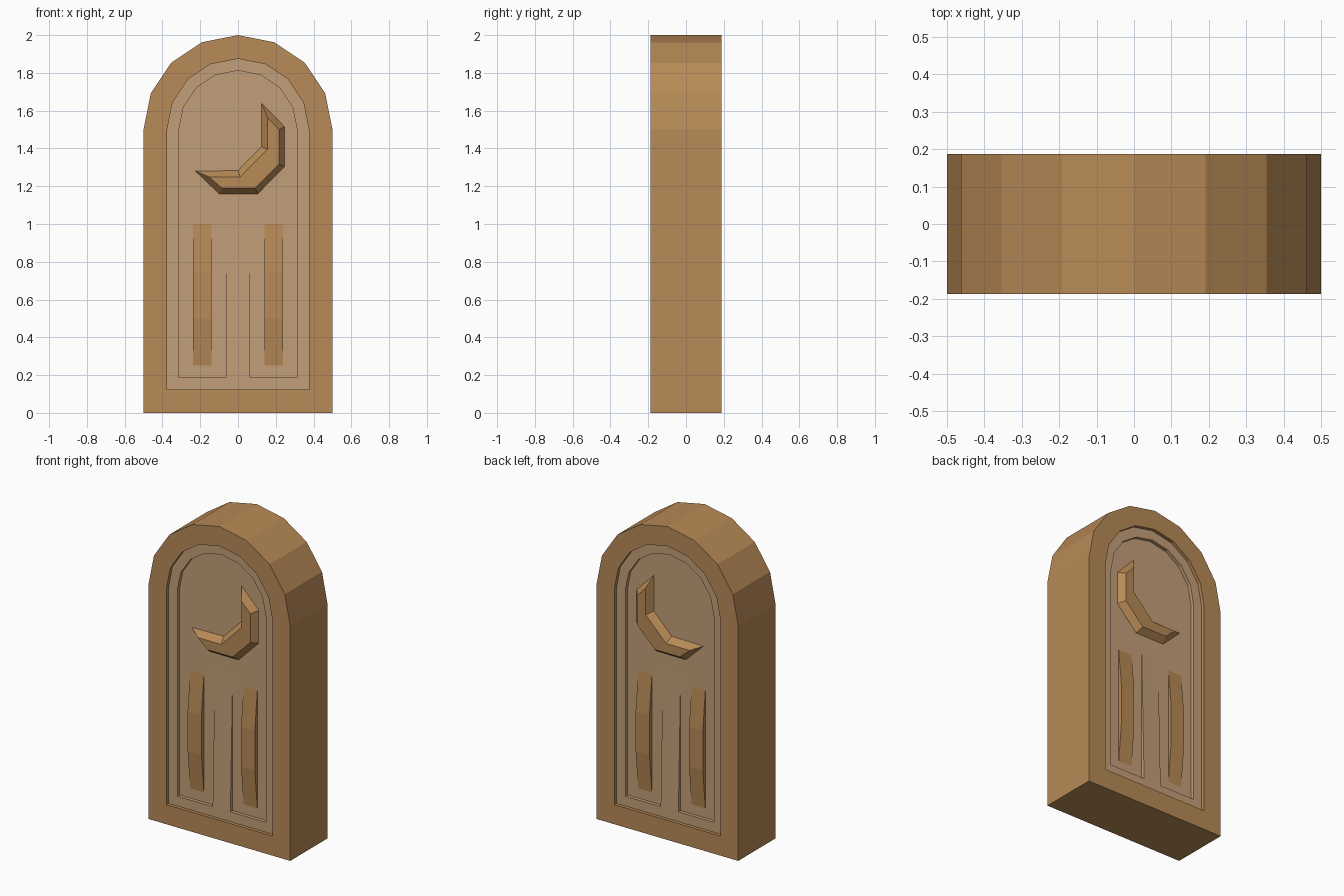
import bpy
import bmesh
from math import pi, cos, sin

if "Cube" in bpy.data.objects:
    bpy.data.objects.remove(bpy.data.objects["Cube"], do_unlink=True)

FRONT, STEP, FLOOR = -0.1875, -0.166, -0.144   # depths of the stepped front
RIM, INSET = 0.125, 0.1875                     # insets of the two steps


def material(name, rgb):
    mat = bpy.data.materials.new(name)
    mat.use_nodes = True
    mat.diffuse_color = (*rgb, 1)
    mat.node_tree.nodes["Principled BSDF"].inputs["Base Color"].default_value = (*rgb, 1)
    return mat


wood = material("warm_wood", (0.479, 0.254, 0.093))
pale = material("pale_wood", (0.545, 0.345, 0.19))


def arch(inset, y):
    """Round-topped outline, counter-clockwise seen from the front."""
    r = 0.5 - inset
    pts = [(-r, y, inset), (r, y, inset)]
    return pts + [(r * cos(k * pi / 8), y, 1.5 + r * sin(k * pi / 8)) for k in range(9)]


def shell(name, loops, mat, cap=False, mirror_x=False):
    """Skin consecutive outlines, then repeat the part on the back."""
    bm = bmesh.new()
    rings = [[bm.verts.new(p) for p in loop] for loop in loops]
    for a, b in zip(rings, rings[1:]):
        n = len(a)
        for i in range(n):
            j = (i + 1) % n
            bm.faces.new((a[i], a[j], b[j], b[i]))
    if cap:
        bm.faces.new(rings[-1])
    mesh = bpy.data.meshes.new(name)
    bm.to_mesh(mesh)
    bm.free()
    mesh.materials.append(mat)
    obj = bpy.data.objects.new(name, mesh)
    bpy.context.collection.objects.link(obj)
    mod = obj.modifiers.new("both_sides", "MIRROR")
    mod.use_axis = (mirror_x, True, False)
    mod.use_clip = False
    return obj


def strip(name, profile, x0, x1, mat, mirror_x=False):
    """Side profile of (y, z) points drawn out across x."""
    obj = shell(name, [[(x, y, z) for y, z in profile] for x in (x0, x1)], mat,
                mirror_x=mirror_x)
    bm = bmesh.new()
    bm.from_mesh(obj.data)
    bmesh.ops.holes_fill(bm, edges=bm.edges[:])
    bmesh.ops.recalc_face_normals(bm, faces=bm.faces[:])
    bm.to_mesh(obj.data)
    bm.free()


# Thick frame and the stepped panel inside it
shell("frame", [arch(0, 0), arch(0, FRONT), arch(RIM, FRONT), arch(RIM, STEP)], wood)
shell("panel", [arch(RIM, STEP), arch(INSET, STEP), arch(INSET, FLOOR)], pale, cap=True)

# Centre ridge that fades into the panel
BACK = FLOOR + 0.01
strip("centre_ridge", [(STEP, INSET), (FLOOR, 1.05), (BACK, 1.05), (BACK, INSET)],
      -0.0625, 0.0625, pale)

# Pair of raised bars with sloping ends
TOP = FLOOR - 0.025
strip("raised_bar", [(FLOOR, 0.25), (TOP, 0.5), (TOP, 0.75), (FLOOR, 1.0),
                     (BACK, 1.0), (BACK, 0.25)], 0.14, 0.237, wood, mirror_x=True)

# Bevelled crescent
outer = [(-0.225, 1.28), (-0.1, 1.16), (0.105, 1.16), (0.247, 1.305),
         (0.247, 1.515), (0.125, 1.64), (0.125, 1.41), (0.0, 1.283)]
inner = [(-0.155, 1.25), (-0.085, 1.19), (0.09, 1.19), (0.217, 1.317),
         (0.217, 1.5), (0.155, 1.565), (0.155, 1.395), (0.012, 1.25)]
shell("crescent", [[(x, FLOOR, z) for x, z in outer],
                   [(x, FRONT + 0.002, z) for x, z in inner]], wood, cap=True)
